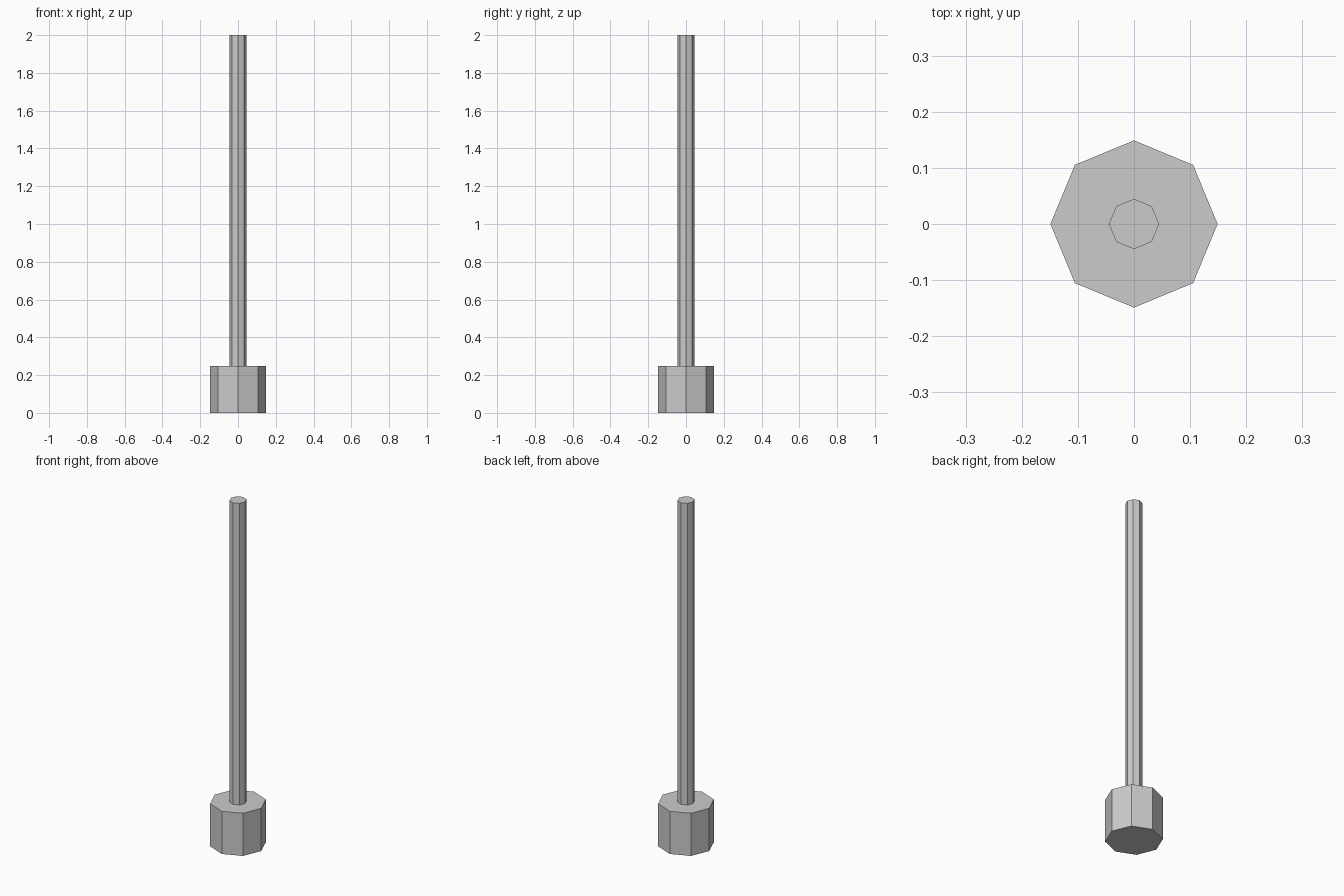
import bpy

if "Cube" in bpy.data.objects:
    bpy.data.objects.remove(bpy.data.objects["Cube"])

SIDES = 8
BASE_TOP = 0.248


def prism(name, radius, z0, z1):
    bpy.ops.mesh.primitive_cylinder_add(
        vertices=SIDES, radius=radius, depth=z1 - z0,
        location=(0, 0, (z0 + z1) / 2))
    obj = bpy.context.object
    obj.name = name
    return obj


# Heavy octagonal foot
prism("base", 0.149, 0.0, BASE_TOP)

# Slim octagonal pole standing on the foot
prism("pole", 0.0447, BASE_TOP, 2.0)
